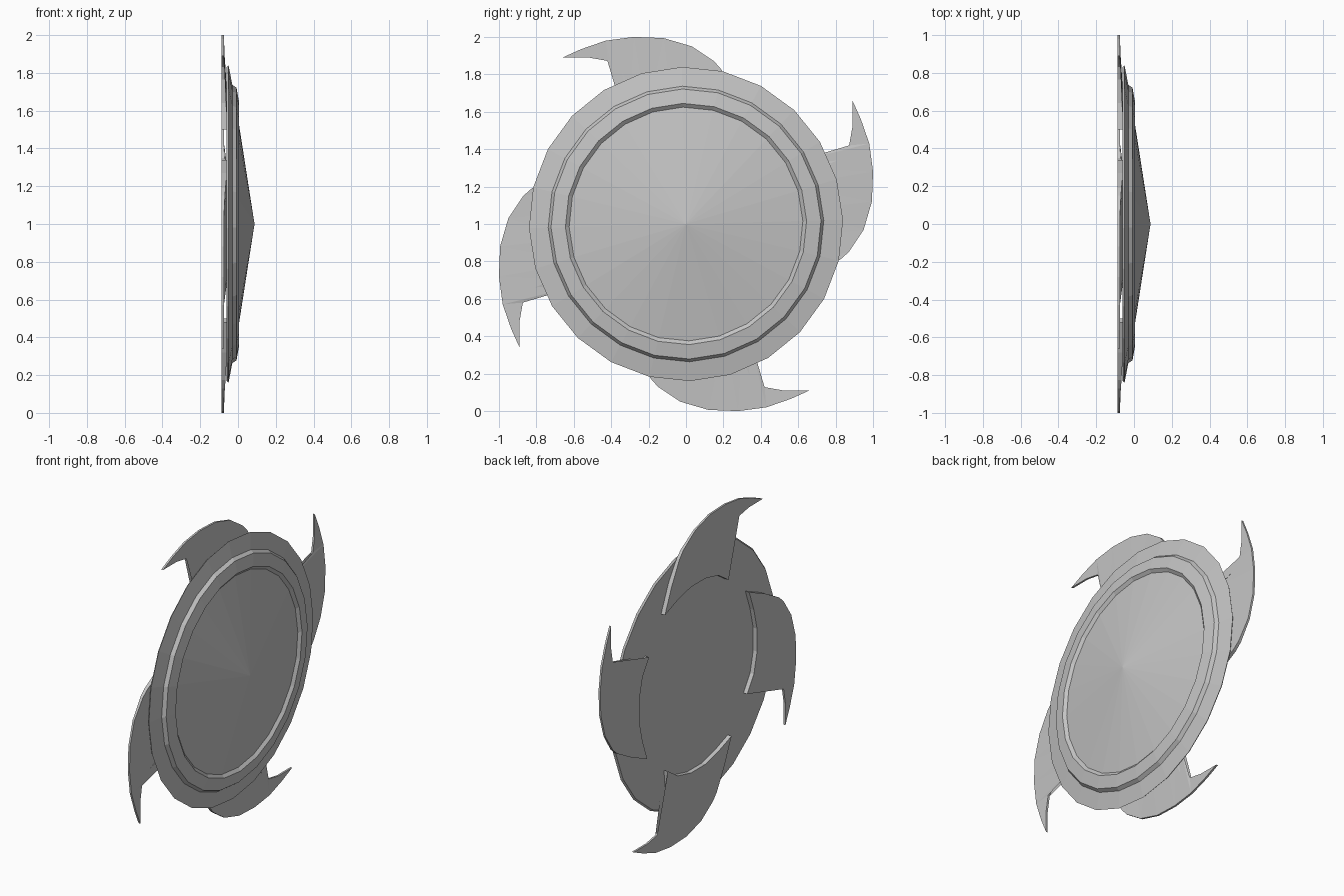
import bpy, bmesh, math
from mathutils import Matrix, Vector

cube = bpy.data.objects.get("Cube")
if cube:
    bpy.data.objects.remove(cube, do_unlink=True)

CENTRE = Vector((0, 0, 1))
SIDES = 24

steel = bpy.data.materials.new("grey steel")
steel.use_nodes = True
grey = (0.55, 0.55, 0.55, 1)
steel.diffuse_color = grey
steel.node_tree.nodes["Principled BSDF"].inputs["Base Color"].default_value = grey


def finish(bm, name):
    bmesh.ops.recalc_face_normals(bm, faces=bm.faces)
    mesh = bpy.data.meshes.new(name)
    bm.to_mesh(mesh)
    bm.free()
    mesh.materials.append(steel)
    obj = bpy.data.objects.new(name, mesh)
    obj.location = CENTRE
    bpy.context.collection.objects.link(obj)
    return obj


def lathe(name, front_tip, profile):
    """Turn (radius, x) points about the x axis; flat back cap, pointed front."""
    bm = bmesh.new()
    rings = []
    for r, x in profile:
        ring = []
        for i in range(SIDES):
            a = math.tau * i / SIDES + math.radians(1.5)
            ring.append(bm.verts.new((x, r * math.cos(a), r * math.sin(a))))
        rings.append(ring)
    tip = bm.verts.new((front_tip, 0, 0))
    for i in range(SIDES):
        j = (i + 1) % SIDES
        bm.faces.new((tip, rings[0][i], rings[0][j]))
        for a, b in zip(rings, rings[1:]):
            bm.faces.new((a[i], b[i], b[j], a[j]))
    bm.faces.new(rings[-1])
    return finish(bm, name)


# Disc: shallow cone, raised band, sloping rim and flat back
lathe("shield_disc", 0.0875, [
    (0.625, -0.01), (0.645, 0.006), (0.722, -0.008),
    (0.737, -0.03), (0.84, -0.05), (0.83, -0.06)])

# Hooked blade outline in (y, z): outer curve, tip, inner curve
OUTLINE = [
    (0.34, 0.52), (0.27, 0.68), (0.19, 0.825), (0.15, 0.87), (0.03, 0.95),
    (-0.12, 0.994), (-0.28, 1.0), (-0.43, 0.98), (-0.56, 0.935),
    (-0.66, 0.89), (-0.52, 0.89), (-0.42, 0.872), (-0.35, 0.83),
    (-0.32, 0.765), (-0.30, 0.64), (-0.31, 0.50)]
# Concave root following the disc centre
OUTLINE += [(0.605 * math.sin(a), 0.605 * math.cos(a))
            for a in (math.radians(d) for d in (-20, -7, 7, 20))]


def front_x(y, z):
    """Blade is thickest at the root and thins outward."""
    t = min(max((math.hypot(y, z) - 0.75) / 0.2, 0), 1)
    return -0.058 - 0.017 * t


def blade(name, turn):
    bm = bmesh.new()
    back = [bm.verts.new((-0.0875, y, z)) for y, z in OUTLINE]
    front = [bm.verts.new((front_x(y, z), y, z)) for y, z in OUTLINE]
    caps = [bm.faces.new(back), bm.faces.new(front)]
    for i in range(len(back)):
        j = (i + 1) % len(back)
        bm.faces.new((back[i], back[j], front[j], front[i]))
    bmesh.ops.triangulate(bm, faces=caps)
    bm.transform(Matrix.Rotation(turn, 4, 'X'))
    return finish(bm, name)


for k, side in enumerate(("top", "front", "bottom", "back")):
    blade(side + "_blade", k * math.pi / 2)
